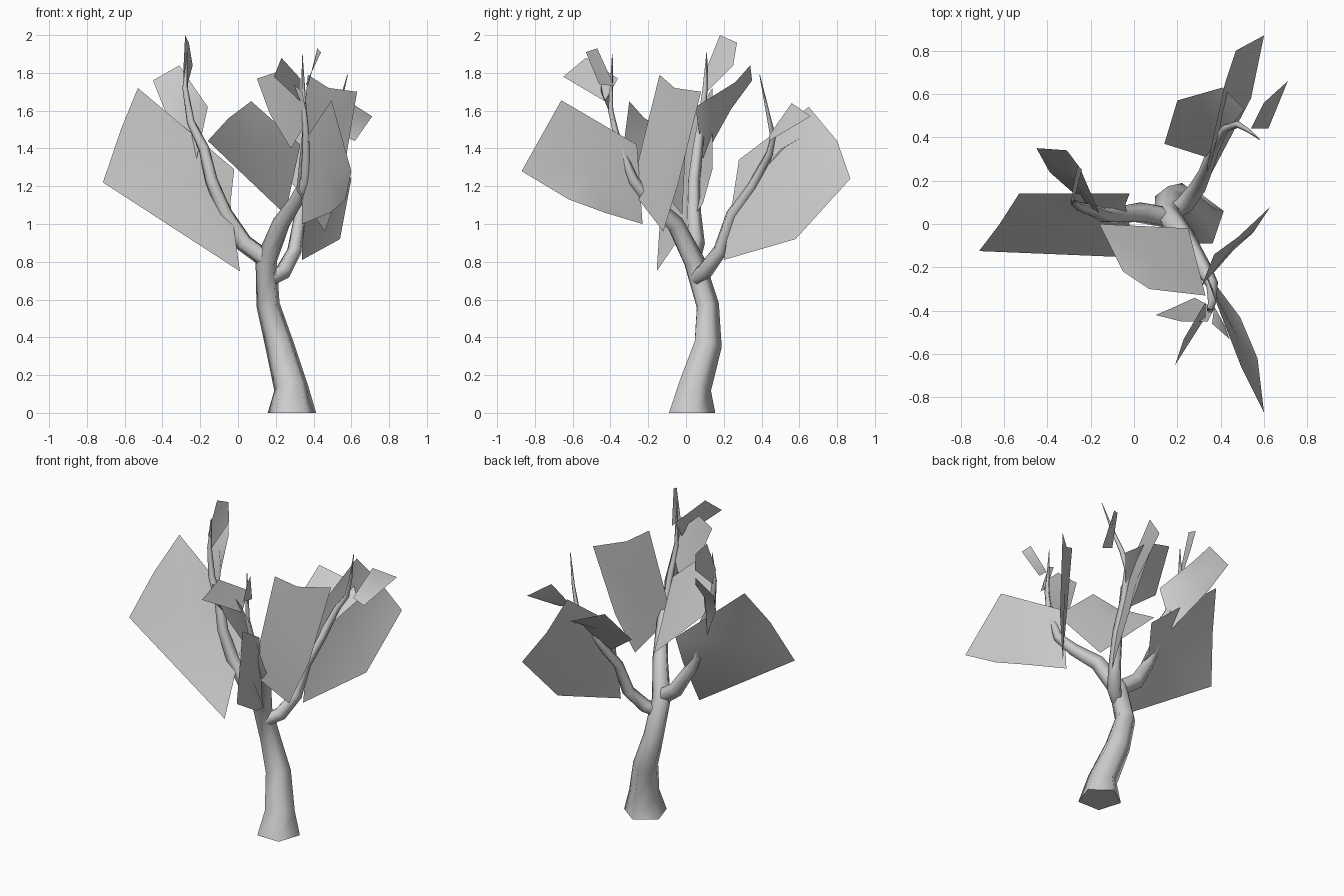
import bpy
import bmesh
import math
from mathutils import Vector

default_cube = bpy.data.objects.get("Cube")
if default_cube:
    bpy.data.objects.remove(default_cube, do_unlink=True)

# One plain grey for the whole tree
grey = bpy.data.materials.new("plain_grey")
grey.use_nodes = True
colour = (0.6, 0.6, 0.6, 1)
grey.diffuse_color = colour
grey.node_tree.nodes["Principled BSDF"].inputs["Base Color"].default_value = colour

SIDES = 5
UNIT = 0.01  # points are given in hundredths


def finish(bm, name, smooth_angle):
    """Turn a bmesh into a grey object with smooth shading."""
    mesh = bpy.data.meshes.new(name)
    bm.to_mesh(mesh)
    bm.free()
    mesh.materials.append(grey)
    obj = bpy.data.objects.new(name, mesh)
    bpy.context.collection.objects.link(obj)
    bpy.ops.object.select_all(action='DESELECT')
    obj.select_set(True)
    bpy.context.view_layer.objects.active = obj
    bpy.ops.object.shade_smooth_by_angle(angle=math.radians(smooth_angle))


def limb(name, *stations):
    """Sweep a tapering five-sided ring through (x, y, z, radius) stations."""
    centres = [Vector(s[:3]) * UNIT for s in stations]
    bm = bmesh.new()
    rings = []
    last = len(centres) - 1
    up = Vector((0, 0, 1))
    direction = up
    side = Vector((math.cos(0.3), math.sin(0.3), 0))
    for i, centre in enumerate(centres):
        heading = centres[min(i + 1, last)] - centres[max(i - 1, 0)]
        # A limb standing on the ground starts with a level ring
        heading = up if centre.z == 0 else heading.normalized()
        side = direction.rotation_difference(heading) @ side
        direction = heading
        other = direction.cross(side)
        radius = stations[i][3] * UNIT
        ring = []
        for k in range(SIDES):
            turn = math.tau * k / SIDES
            offset = side * math.cos(turn) + other * math.sin(turn)
            ring.append(bm.verts.new(centre + offset * radius))
        rings.append(ring)
    for lower, upper in zip(rings, rings[1:]):
        for k in range(SIDES):
            n = (k + 1) % SIDES
            bm.faces.new((lower[k], lower[n], upper[n], upper[k]))
    bm.faces.new(rings[0][::-1])
    bm.faces.new(rings[-1])
    finish(bm, name, 75)


def leaf(name, *corners):
    """Make a thin, slightly bent sheet as a fan around its middle."""
    bm = bmesh.new()
    points = [Vector(c) * UNIT for c in corners]
    middle = bm.verts.new(sum(points, Vector()) / len(points))
    rim = [bm.verts.new(p) for p in points]
    for a, b in zip(rim, rim[1:] + rim[:1]):
        bm.faces.new((middle, a, b))
    finish(bm, name, 60)


# Trunk, leaning and running on into the front branch
limb("trunk_and_front_branch",
     (28.5, 2, 0, 13.5), (28, 4, 14, 9.5), (22, 11, 36, 8), (16, 11, 57, 6.5),
     (15, 4, 80, 6), (23, -6, 100, 5), (31, -19, 112, 4), (36, -28, 123, 3),
     (36, -32, 133, 2.4), (36, -37, 147, 1.9), (35, -40, 160, 1.5), (34, -39, 190, 0.2))

# Side branches
limb("right_branch",
     (14, 3, 82, 5), (3, 5, 90, 5), (-7, 4, 106, 4), (-14, 4, 123, 3.5),
     (-18, 6, 140, 3), (-25, 8, 154, 2.2), (-28, 10, 172, 1.5), (-27, 11, 191, 0.2))
limb("back_branch",
     (17, 5, 71, 4), (24, 10, 75, 4.5), (30, 18, 86, 4), (33, 24, 105, 3.2),
     (37, 35, 120, 2.8), (42, 44, 137, 2), (48, 46, 146, 1.6),
     (53, 43, 160, 1), (58, 39, 179, 0.2))

# Large leaf sheets
leaf("right_large_leaf",
     (-53, 14, 172), (-62, 0, 150), (-71.5, -12.5, 122), (1, -15.5, 75),
     (-4, 9, 111), (-2, 14, 129))
leaf("front_large_leaf",
     (34, -23, 100), (49, -43, 106), (57, -62, 113), (60, -87, 128),
     (49.5, -66, 165.5), (34, -26, 142))
leaf("back_large_leaf",
     (34, 20, 81), (54, 58, 92), (60, 87, 124), (47, 80, 144), (42, 65, 162), (34, 28, 134))
leaf("left_large_leaf",
     (37, -14, 179), (48, -6, 172), (63, 8, 170), (55, -4, 122), (46, -12, 96), (31, -29, 118))
leaf("middle_large_leaf",
     (-16, 0, 144), (-5, -22, 156), (7, -30, 165), (33, -33, 142), (25, -2, 105))

# Leaf sheets at the tip of the right branch
leaf("right_tip_leaf",
     (-31, 34, 184), (-45, 35, 176), (-39, 24, 161), (-22, 9, 134), (-16, 5, 162),
     (-25, 26, 175))
leaf("right_top_leaf",
     (-28, 18, 200), (-26, 27, 196), (-24, 25, 184), (-28, 10, 169), (-29, 10, 180))

# Leaf sheets at the tip of the front branch
leaf("front_top_leaf", (44, -53, 191), (42, -47, 193), (37, -38, 173), (36, -46, 174))
leaf("front_tip_leaf", (19, -65, 178), (23, -53, 188), (33, -36, 177), (33, -43, 165))
leaf("front_inner_leaf",
     (10, -42, 177), (22, -45, 181), (34, -45, 170), (37, -39, 155), (28, -34, 140),
     (17, -39, 158))

# Leaf sheets at the tip of the back branch
leaf("back_inner_leaf",
     (14, 37, 132), (20, 57, 155), (41, 63, 147), (51, 53, 141), (33, 31, 118))
leaf("back_tip_leaf", (71, 66, 157), (60, 56, 164), (54, 44, 147), (62, 44, 144))
